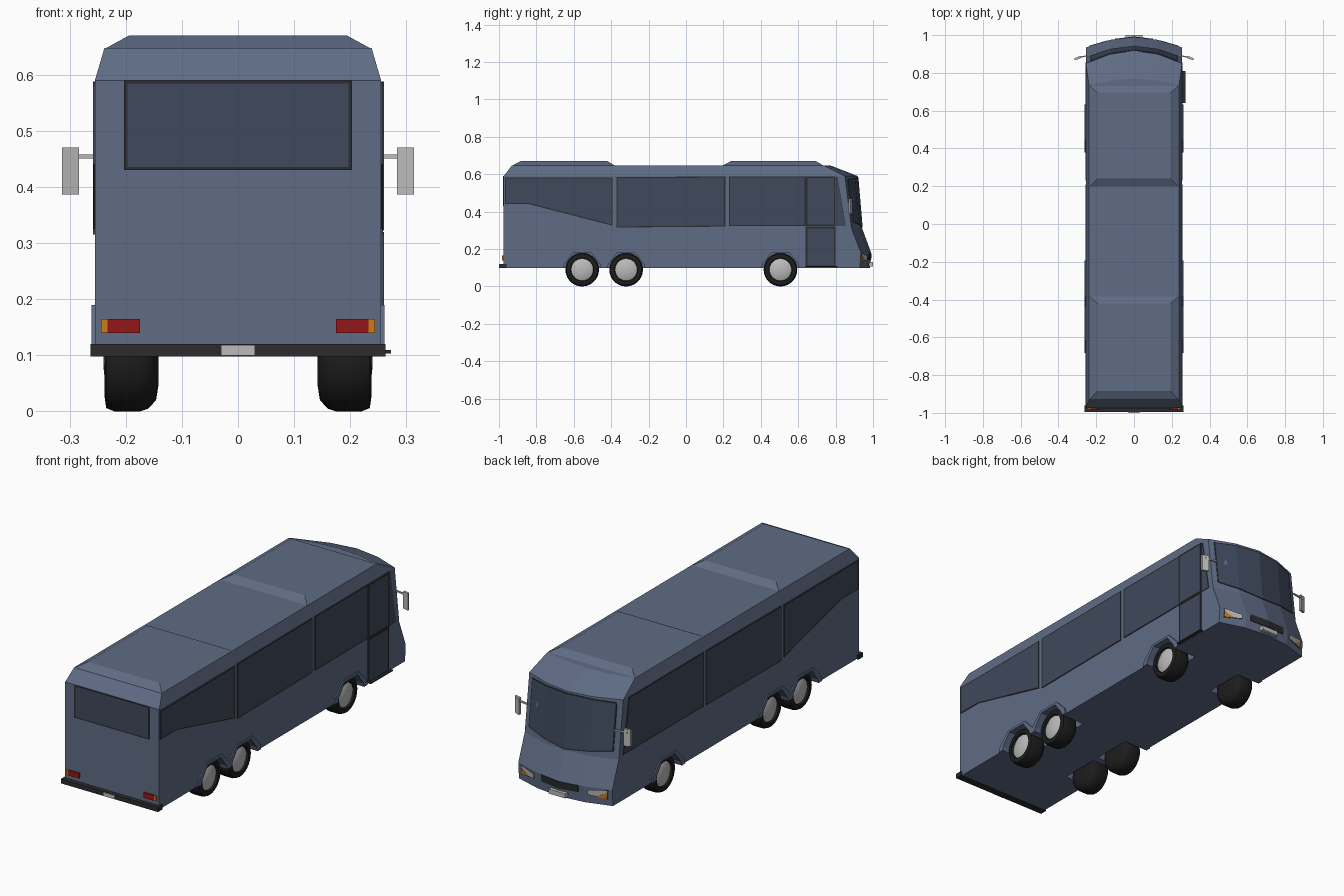
import bpy, bmesh, math
from mathutils import Vector

if "Cube" in bpy.data.objects:
    bpy.data.objects.remove(bpy.data.objects["Cube"])


def mat(name, r, g, b):
    m = bpy.data.materials.new(name)
    m.diffuse_color = (r, g, b, 1)
    m.use_nodes = True
    m.node_tree.nodes["Principled BSDF"].inputs["Base Color"].default_value = m.diffuse_color
    return m


PAINT = mat("paint", 0.115, 0.15, 0.235)
GLASS = mat("glass", 0.05, 0.068, 0.11)
DARK = mat("dark_trim", 0.025, 0.025, 0.028)
TYRE = mat("rubber", 0.012, 0.012, 0.012)
RED = mat("red_lens", 0.3, 0.008, 0.01)
AMBER = mat("amber_lens", 0.6, 0.2, 0.01)
SILVER = mat("silver", 0.5, 0.5, 0.5)


def build(name, verts, faces, mats, push=None, rim=0):
    """Mesh from faces, optionally thickened by push and framed by an inset rim."""
    bm = bmesh.new()
    vs = [bm.verts.new(v) for v in verts]
    fs = [bm.faces.new([vs[i] for i in f]) for f in faces]
    if push:
        geom = bmesh.ops.extrude_face_region(bm, geom=fs)["geom"]
        bmesh.ops.translate(bm, verts=[g for g in geom if isinstance(g, bmesh.types.BMVert)],
                            vec=Vector(push))
        top = [g for g in geom if isinstance(g, bmesh.types.BMFace)]
    bmesh.ops.recalc_face_normals(bm, faces=bm.faces)
    if rim:
        for f in bmesh.ops.inset_region(bm, faces=top, thickness=rim, use_even_offset=True)["faces"]:
            f.material_index = 1
    me = bpy.data.meshes.new(name)
    bm.to_mesh(me)
    bm.free()
    ob = bpy.data.objects.new(name, me)
    bpy.context.collection.objects.link(ob)
    for m in mats:
        me.materials.append(m)
    return ob


def box(name, x0, x1, y0, y1, z0, z1, m):
    base = [(x0, y0, z0), (x1, y0, z0), (x1, y1, z0), (x0, y1, z0)]
    return build(name, base, [(0, 1, 2, 3)], [m], (0, 0, z1 - z0))


def loft(name, rings, m):
    n = len(rings[0])
    faces = [tuple(range(n)), tuple(range(n * (len(rings) - 1), n * len(rings)))]
    for r in range(len(rings) - 1):
        for i in range(n):
            j = (i + 1) % n
            faces.append((r * n + i, r * n + j, r * n + n + j, r * n + n + i))
    return build(name, [v for r in rings for v in r], faces, [m])


# Body levels: height, half width, rear y, nose corner y, nose centre y
LEVELS = [(0.10, 0.255, -0.975, 0.93, 0.983), (0.18, 0.255, -0.975, 0.935, 0.99),
          (0.31, 0.255, -0.975, 0.885, 0.942), (0.59, 0.255, -0.975, 0.85, 0.918),
          (0.648, 0.238, -0.93, 0.735, 0.77)]


def nose_y(x, z):
    for a, b in zip(LEVELS, LEVELS[1:]):
        if z <= b[0]:
            break
    k = (z - a[0]) / (b[0] - a[0])
    w, yc, yf = (a[i] + k * (b[i] - a[i]) for i in (1, 3, 4))
    t = abs(x) / w
    drop = 0.56 * t if t < 0.5 else 0.28 + 1.44 * (t - 0.5)
    return yf - (yf - yc) * drop


# Body shell
body = loft("body", [[(-w, yr, z), (w, yr, z)] + [(w * t, nose_y(w * t, z), z)
                     for t in (1, 0.5, 0, -0.5, -1)] for z, w, yr, yc, yf in LEVELS], PAINT)

# Raised roof sections
for name, y0, y1, y2, y3 in (("rear_roof_pod", -0.93, -0.885, -0.42, -0.38),
                             ("front_roof_pod", 0.195, 0.24, 0.695, 0.735)):
    loft(name, [[(-w, a, z), (w, a, z), (w, b, z), (-w, b, z)]
                for w, a, b, z in ((0.238, y0, y3, 0.646), (0.194, y1, y2, 0.67))], PAINT)

# Wheels, arches and wells
AXLES = (-0.555, -0.32, 0.505)


def lathe(name, profile, x, y, s, m, n=28):
    verts, faces = [], []
    for px, r in profile:
        verts += [(x + s * px, y + r * math.cos(2 * math.pi * i / n),
                   0.09 + r * math.sin(2 * math.pi * i / n)) for i in range(n)]
    for k in range(len(profile) - 1):
        for i in range(n):
            j = (i + 1) % n
            faces.append((k * n + i, k * n + j, k * n + n + j, k * n + n + i))
    faces += [tuple(range(n)), tuple(range(len(verts) - n, len(verts)))]
    ob = build(name, verts, faces, [m])
    bpy.context.view_layer.objects.active = ob
    ob.select_set(True)
    bpy.ops.object.shade_smooth_by_angle(angle=math.radians(40))
    ob.select_set(False)


OUTER = [(-0.127, 0.10), (-0.12, 0.128), (-0.06, 0.19), (0.06, 0.19), (0.12, 0.128), (0.127, 0.10)]
INNER = [(-0.10, 0.10), (-0.094, 0.12), (-0.05, 0.178), (0.05, 0.178), (0.094, 0.12), (0.10, 0.10)]
for y in AXLES:
    for s in (-1, 1):
        lathe("tyre", [(-0.048, 0.045), (-0.044, 0.07), (-0.03, 0.085), (-0.015, 0.09), (0.03, 0.09),
                       (0.045, 0.084), (0.048, 0.062), (0.035, 0.058)], s * 0.19, y, s, TYRE)
        lathe("hub", [(0.03, 0.06), (0.038, 0.06), (0.045, 0.045), (0.049, 0.02), (0.05, 0.004)],
              s * 0.19, y, s, SILVER)
        ring = [(s * 0.252, y + a, z) for a, z in OUTER + INNER]
        build("wheel_arch", ring, [(i, i + 1, i + 7, i + 6) for i in range(5)], [PAINT],
              (s * 0.009, 0, 0))
        well = [(s * 0.13, y + a, z) for a, z in [(-0.10, 0.05)] + INNER + [(0.10, 0.05)]]
        cutter = build("well_cutter", well, [tuple(range(8))], [PAINT], (s * 0.2, 0, 0))
        cut = body.modifiers.new("well", "BOOLEAN")
        cut.operation, cut.solver, cut.object = "DIFFERENCE", "EXACT", cutter
        bpy.context.view_layer.objects.active = body
        bpy.ops.object.modifier_apply(modifier=cut.name)
        bpy.data.objects.remove(cutter)


# Side windows and door
def side_panel(name, s, pts, rim=0.006, thick=0.004):
    build(name, [(s * 0.254, y, z) for y, z in pts], [tuple(range(len(pts)))], [GLASS, DARK],
          (s * thick, 0, 0), rim)


for s in (-1, 1):
    side_panel("rear_side_window", s, [(-0.968, 0.582), (-0.968, 0.44), (-0.84, 0.44),
                                       (-0.393, 0.325), (-0.393, 0.582)])
    side_panel("middle_side_window", s, [(-0.372, 0.585), (-0.372, 0.315), (0.21, 0.32), (0.21, 0.588)])
    front_end = [(0.64, 0.322), (0.64, 0.588)] if s > 0 else [(0.855, 0.322), (0.808, 0.588)]
    side_panel("front_side_window", s, [(0.23, 0.588), (0.23, 0.322)] + front_end)
side_panel("door_upper", 1, [(0.64, 0.588), (0.64, 0.322), (0.80, 0.322), (0.80, 0.588)], 0.009, 0.006)
side_panel("door_lower", 1, [(0.64, 0.32), (0.64, 0.103), (0.80, 0.103), (0.80, 0.32)], 0.009, 0.006)
side_panel("quarter_window", 1, [(0.803, 0.585), (0.803, 0.322), (0.855, 0.322), (0.81, 0.585)], 0.002)
box("door_step", 0.25, 0.273, 0.64, 0.81, 0.103, 0.109, DARK)


# Nose panels follow the curved front
def nose_panel(name, cols, mats, rim=0, thick=0.005):
    verts = [(x, nose_y(x, z) - 0.002, z) for x, lo, hi in cols for z in (lo, hi)]
    faces = [(2 * i, 2 * i + 2, 2 * i + 3, 2 * i + 1) for i in range(len(cols) - 1)]
    build(name, verts, faces, mats, (0, thick, 0), rim)


nose_panel("windshield", [(-0.23, 0.345, 0.575), (-0.1275, 0.33, 0.58), (0, 0.315, 0.582),
                          (0.1275, 0.33, 0.58), (0.23, 0.345, 0.575)], [GLASS, DARK], 0.006)
nose_panel("grille", [(-0.1, 0.145, 0.178), (0, 0.14, 0.175), (0.1, 0.145, 0.178)], [DARK])
for s in (-1, 1):
    nose_panel("headlight", [(s * 0.145, 0.142, 0.165), (s * 0.235, 0.13, 0.178)], [SILVER, DARK], 0.003)
    nose_panel("front_indicator", [(s * 0.185, 0.137, 0.139), (s * 0.233, 0.133, 0.162)], [AMBER],
               thick=0.007)
box("front_plate", -0.045, 0.045, 0.975, 1.0, 0.108, 0.13, SILVER)

# Rear window, bumper, plate and lights
build("rear_window", [(-0.203, -0.974, 0.43), (0.203, -0.974, 0.43), (0.203, -0.974, 0.59),
                      (-0.203, -0.974, 0.59)], [(0, 1, 2, 3)], [GLASS, DARK], (0, -0.005, 0), 0.006)
box("rear_bumper", -0.263, 0.263, -0.996, -0.96, 0.098, 0.12, DARK)
box("rear_plate", -0.03, 0.03, -1.0, -0.99, 0.1, 0.118, SILVER)
for s in (-1, 1):
    box("tail_light", *sorted((s * 0.175, s * 0.233)), -0.983, -0.97, 0.14, 0.165, RED)
    box("rear_indicator", *sorted((s * 0.233, s * 0.244)), -0.983, -0.97, 0.14, 0.165, AMBER)

# Wing mirrors
for s in (-1, 1):
    build("mirror_arm", [(s * 0.235, 0.888, 0.451), (s * 0.235, 0.895, 0.451), (s * 0.3, 0.885, 0.451),
                         (s * 0.3, 0.878, 0.451)], [(0, 1, 2, 3)], [SILVER], (0, 0, 0.007))
    build("mirror", [(s * 0.283, 0.876, 0.387), (s * 0.314, 0.868, 0.387), (s * 0.314, 0.878, 0.387),
                     (s * 0.283, 0.89, 0.387)], [(0, 1, 2, 3)], [SILVER], (0, 0, 0.083))
